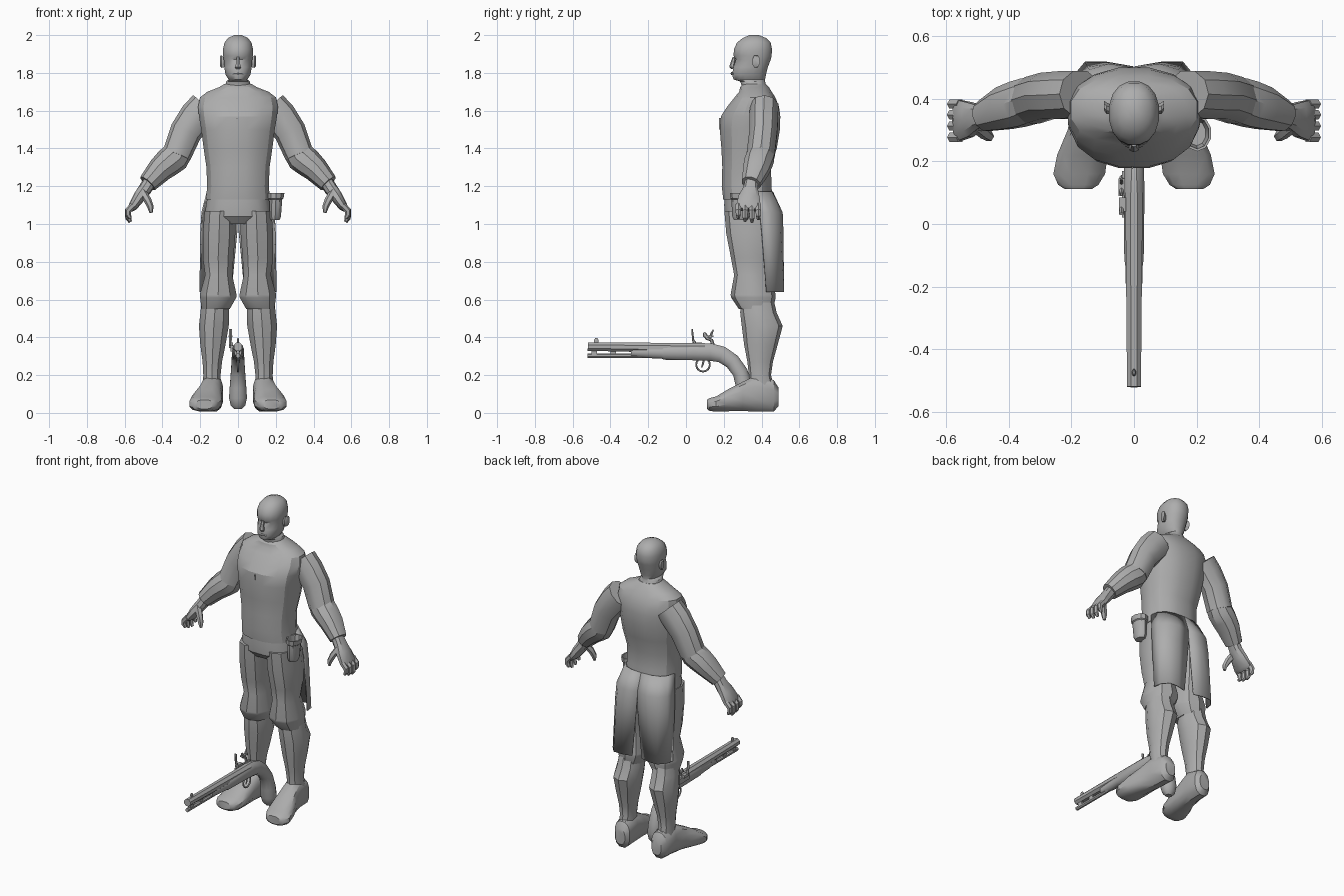
import bpy, bmesh, math
from mathutils import Vector

grey = bpy.data.materials.new("plain grey")
grey.diffuse_color = (0.42, 0.42, 0.42, 1)


def finish(name, bm, mirror=False, thick=0, angle=35):
    bmesh.ops.recalc_face_normals(bm, faces=bm.faces)
    me = bpy.data.meshes.new(name)
    bm.to_mesh(me)
    bm.free()
    me.materials.append(grey)
    ob = bpy.data.objects.new(name, me)
    bpy.context.collection.objects.link(ob)
    if thick:
        m = ob.modifiers.new("thickness", 'SOLIDIFY')
        m.thickness, m.offset = thick, 0
    if mirror:
        ob.modifiers.new("mirror", 'MIRROR').use_mirror_merge = False
    bpy.ops.object.select_all(action='DESELECT')
    ob.select_set(True)
    bpy.context.view_layer.objects.active = ob
    bpy.ops.object.shade_smooth_by_angle(angle=math.radians(angle))
    return ob


def skin(bm, rings, closed=True, caps=True):
    rings = [[bm.verts.new(p) for p in r] for r in rings]
    n = len(rings[0])
    for a, b in zip(rings, rings[1:]):
        for i in range(n if closed else n - 1):
            j = (i + 1) % n
            bm.faces.new((a[i], a[j], b[j], b[i]))
    if caps:
        bm.faces.new(rings[0])
        bm.faces.new(rings[-1])


def loft(name, pts, ref=(1, 0, 0), axis=None, n=12, power=2.0, mirror=False, angle=35):
    """Rings (x, y, z, a, b): a is the radius along ref, b across it."""
    bm = bmesh.new()
    rings = []
    c = [Vector(p[:3]) for p in pts]
    for k, p in enumerate(pts):
        t = Vector(axis) if axis else (c[min(k + 1, len(c) - 1)] - c[max(k - 1, 0)]).normalized()
        u = Vector(ref)
        u = (u - t * u.dot(t)).normalized()
        v = t.cross(u)
        ring = []
        for i in range(n):
            w = 2 * math.pi * (i + 0.5) / n
            cs, sn = math.cos(w), math.sin(w)
            e = 2 / power
            ring.append(c[k] + u * p[3] * math.copysign(abs(cs) ** e, cs)
                        + v * p[4] * math.copysign(abs(sn) ** e, sn))
        rings.append(ring)
    skin(bm, rings)
    return finish(name, bm, mirror, angle=angle)


def stack(name, rows, x=0, **kw):
    """Horizontal rings (z, centre x, half width, front y, back y)."""
    return loft(name, [(r[1], (r[3] + r[4]) / 2, r[0], r[2], (r[4] - r[3]) / 2) for r in rows],
                axis=(0, 0, 1), **kw)


def box(name, lo, hi, mirror=False):
    bm = bmesh.new()
    skin(bm, [[(x, y, z) for x, y in ((lo[0], lo[1]), (hi[0], lo[1]), (hi[0], hi[1]), (lo[0], hi[1]))]
              for z in (lo[2], hi[2])])
    return finish(name, bm, mirror)


# Head, neck and face
stack("head", [(1.69, 0, .09, .29, .45), (1.735, 0, .068, .293, .425), (1.755, 0, .064, .285, .42),
               (1.765, 0, .05, .25, .42), (1.79, 0, .067, .243, .425), (1.83, 0, .074, .249, .435),
               (1.87, 0, .077, .262, .45), (1.89, 0, .08, .25, .455), (1.925, 0, .081, .252, .457),
               (1.96, 0, .073, .268, .45), (1.985, 0, .053, .30, .425), (2.0, 0, .02, .335, .385)],
      n=16, power=2.2)
loft("nose", [(0, .255, 1.885, .009, .008), (0, .247, 1.85, .012, .013), (0, .243, 1.83, .018, .014),
              (0, .25, 1.82, .012, .01)], axis=(0, 0, 1), n=6)
loft("lips", [(-.028, .252, 1.795, .004, .004), (0, .243, 1.797, .008, .007),
              (.028, .252, 1.795, .004, .004)], ref=(0, 0, 1), n=6)
loft("ears", [(.07, .365, 1.855, .014, .026), (.088, .37, 1.86, .02, .036), (.096, .378, 1.863, .016, .028)],
     ref=(0, 1, 0), axis=(1, 0, 0), n=8, mirror=True)

# Torso with waistcoat front
stack("torso", [(1.13, 0, .172, .195, .46), (1.2, 0, .166, .187, .455), (1.3, 0, .17, .19, .452),
                (1.4, 0, .185, .185, .483), (1.5, 0, .198, .176, .50), (1.57, 0, .21, .182, .502),
                (1.62, 0, .215, .215, .495), (1.67, 0, .205, .255, .475), (1.70, 0, .165, .28, .455),
                (1.725, 0, .10, .285, .44), (1.74, 0, .075, .30, .425)], n=16, power=2.3, angle=25)
box("waistcoat_fold", (-.008, .176, 1.5), (-.003, .2, 1.56))

# Arms: sleeves, cuffs, hands
loft("upper_sleeves", [(.17, .415, 1.62, .078, .092), (.22, .412, 1.565, .08, .093),
                       (.275, .41, 1.49, .077, .085), (.325, .395, 1.365, .078, .077)],
     ref=(0, 1, 0), n=10, mirror=True)
loft("forearm_sleeves", [(.30, .40, 1.40, .072, .07), (.335, .393, 1.352, .077, .08),
                         (.37, .383, 1.325, .077, .077), (.415, .37, 1.285, .072, .068),
                         (.478, .345, 1.215, .052, .052)], ref=(0, 1, 0), n=10, mirror=True)
loft("palms", [(.46, .348, 1.235, .034, .036), (.492, .342, 1.185, .04, .036),
               (.525, .334, 1.14, .058, .032), (.558, .331, 1.09, .068, .024), (.57, .33, 1.075, .06, .014)],
     ref=(0, 1, 0), n=10, power=2.4, mirror=True)
for i, (y, z) in enumerate(((.277, 1.03), (.313, 1.015), (.349, 1.01), (.383, 1.025))):
    loft("fingers_%d" % (i + 1), [(.555, y, 1.1, .017, .017), (.582, y, 1.07, .017, .017),
                                  (.582, y, z + .02, .015, .015), (.57, y, z, .008, .009)],
         ref=(0, 1, 0), n=6, mirror=True)
loft("thumbs", [(.505, .315, 1.17, .024, .022), (.478, .29, 1.125, .02, .02), (.463, .28, 1.09, .017, .017),
                (.46, .278, 1.06, .009, .009)], ref=(0, 1, 0), n=6, mirror=True)

# Breeches
stack("hips", [(1.18, 0, .158, .205, .445), (1.1, 0, .172, .2, .475), (1.04, 0, .18, .205, .48),
               (1.0, 0, .15, .24, .46)], n=16, power=2.4)
stack("breeches_legs", [(1.07, .096, .085, .203, .475), (.95, .1, .09, .213, .478), (.82, .105, .085, .238, .465),
                        (.73, .102, .075, .255, .45), (.625, .105, .102, .236, .475), (.61, .105, .1, .24, .475),
                        (.55, .118, .078, .28, .46)], n=10, power=2.2, mirror=True)

# Coat tails, split at the back
bm = bmesh.new()
tail = [(1.17, [(0, .457), (.07, .452), (.12, .435), (.152, .40), (.162, .35)]),
        (1.06, [(0, .495), (.08, .508), (.14, .49), (.178, .45), (.19, .39)]),
        (.96, [(.004, .50), (.085, .512), (.148, .498), (.185, .455), (.196, .40)]),
        (.64, [(.035, .50), (.09, .515), (.155, .515), (.192, .47), (.2, .425)])]
skin(bm, [[(x, y, z) for x, y in row] for z, row in tail], closed=False, caps=False)
finish("coat_tails", bm, mirror=True, thick=.008)

# Stockings and boots
stack("lower_legs", [(.64, .12, .07, .29, .455), (.53, .123, .08, .287, .48), (.46, .128, .083, .295, .512),
                     (.36, .133, .07, .308, .485), (.27, .136, .054, .325, .46), (.2, .138, .048, .333, .45),
                     (.1, .138, .052, .33, .475)], n=10, mirror=True)
loft("boots", [(.13, .49, .085, .035, .05), (.132, .465, .09, .055, .085), (.137, .38, .105, .06, .1),
               (.148, .30, .087, .066, .08), (.165, .22, .066, .083, .059), (.175, .16, .047, .085, .041),
               (.178, .125, .044, .066, .035), (.178, .112, .045, .045, .025)],
     axis=(0, -1, 0), n=12, power=2.5, mirror=True)

# Open pouch on the belt
stack("belt_pouch", [(1.02, .195, .026, .255, .325), (1.04, .197, .032, .245, .335), (1.13, .2, .036, .24, .34),
                     (1.135, .2, .043, .235, .345), (1.165, .202, .046, .232, .348), (1.165, .202, .038, .24, .34),
                     (1.08, .2, .03, .25, .33)], n=10)

# Pistol: barrel, stock and curved grip
loft("pistol_barrel", [(0, -.52, .351, .024, .024), (0, .1, .342, .03, .03)], n=8)
loft("pistol_ramrod", [(0, -.522, .303, .012, .013), (0, -.1, .303, .013, .013)], n=8)
for y in (-.5, -.4):
    box("ramrod_holder", (-.009, y, .3), (.009, y + .03, .34))
loft("pistol_stock", [(0, -.29, .322, .02, .024), (0, -.2, .321, .027, .032), (0, -.13, .32, .029, .034),
                      (0, -.115, .322, .032, .042), (0, .04, .323, .034, .046), (0, .13, .322, .034, .048),
                      (0, .19, .309, .033, .045), (0, .245, .272, .035, .043), (0, .287, .215, .039, .042),
                      (0, .308, .14, .045, .045), (0, .315, .08, .049, .046), (0, .317, .04, .04, .036),
                      (0, .317, .02, .02, .018)], n=12)
loft("front_sight", [(0, -.475, .37, .004, .012), (0, -.475, .388, .007, .012), (0, -.475, .396, .003, .006)],
     axis=(0, 0, 1), n=8)

# Pistol lock: plate, hammer, frizzen, trigger and guard
box("lock_plate", (-.039, .02, .325), (-.03, .17, .36))
loft("hammer", [(-.04, .145, .345, .008, .012), (-.04, .135, .385, .007, .009), (-.04, .112, .395, .007, .01),
                (-.04, .1, .415, .007, .012), (-.04, .095, .425, .004, .006)], n=6)
loft("hammer_spur", [(-.04, .125, .39, .005, .006), (-.04, .135, .42, .005, .006),
                     (-.04, .145, .44, .003, .003)], n=6)
box("hammer_jaw", (-.05, .09, .402), (-.028, .145, .41))
loft("frizzen", [(-.04, .05, .36, .007, .012), (-.04, .038, .385, .008, .006), (-.04, .032, .445, .009, .004)], n=6)
box("powder_pan", (-.048, .04, .355), (-.026, .085, .372))
loft("trigger", [(0, .095, .29, .004, .007), (0, .09, .26, .004, .005), (0, .082, .24, .003, .003)], n=6)
bpy.ops.mesh.primitive_torus_add(major_radius=.036, minor_radius=.005, major_segments=16, minor_segments=6,
                                 location=(0, .09, .255), rotation=(0, math.pi / 2, 0))
guard = bpy.context.object
guard.name = "trigger_guard"
guard.data.materials.append(grey)
bpy.ops.object.shade_smooth_by_angle(angle=math.radians(40))
